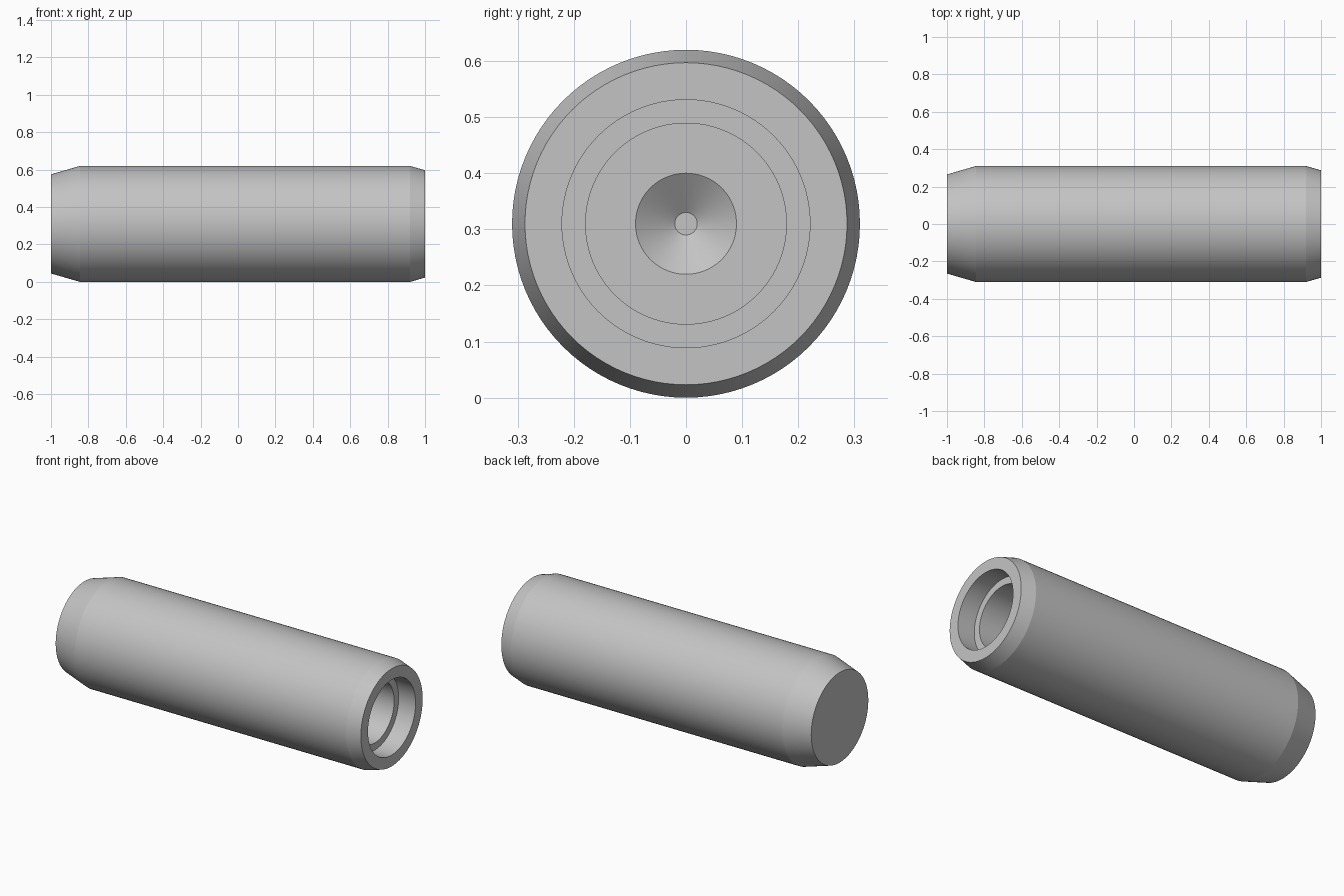
import bpy, bmesh, math
from mathutils import Vector

cube = bpy.data.objects.get("Cube")
if cube:
    bpy.data.objects.remove(cube, do_unlink=True)

RADIUS = 0.31
SEGMENTS = 96

# Plain steel colour
steel = bpy.data.materials.new("steel_grey")
steel.use_nodes = True
colour = (0.55, 0.55, 0.55, 1)
steel.diffuse_color = colour
steel.node_tree.nodes["Principled BSDF"].inputs["Base Color"].default_value = colour


def lathe(name, profile, material):
    """Turn an (x, radius) profile about the x axis and cap its open ends."""
    bm = bmesh.new()
    verts = [bm.verts.new((x, 0, r)) for x, r in profile]
    edges = [bm.edges.new(pair) for pair in zip(verts, verts[1:])]
    bmesh.ops.spin(bm, geom=verts + edges, cent=(0, 0, 0), axis=(1, 0, 0),
                   angle=math.tau, steps=SEGMENTS)
    bmesh.ops.remove_doubles(bm, verts=bm.verts, dist=0.0001)
    bmesh.ops.holes_fill(bm, edges=[e for e in bm.edges if e.is_boundary], sides=0)
    bmesh.ops.recalc_face_normals(bm, faces=bm.faces)
    mesh = bpy.data.meshes.new(name)
    bm.to_mesh(mesh)
    bm.free()
    mesh.materials.append(material)
    obj = bpy.data.objects.new(name, mesh)
    bpy.context.collection.objects.link(obj)
    return obj


# Outer shell with tapered ends, then the stepped blind bore
outside = [(-1, 0.265), (-0.845, RADIUS), (0.92, RADIUS), (1, 0.287)]
bore = [(1, 0.221), (0.89, 0.221), (0.89, 0.179),
        (0, 0.179), (0, 0.09), (-0.05, 0.02)]
pin = lathe("dowel_pin", outside + bore, steel)
pin.location = Vector((0, 0, RADIUS))

# Smooth round walls, crisp tapers and steps
bpy.ops.object.select_all(action='DESELECT')
pin.select_set(True)
bpy.context.view_layer.objects.active = pin
bpy.ops.object.shade_smooth_by_angle(angle=math.radians(12))
